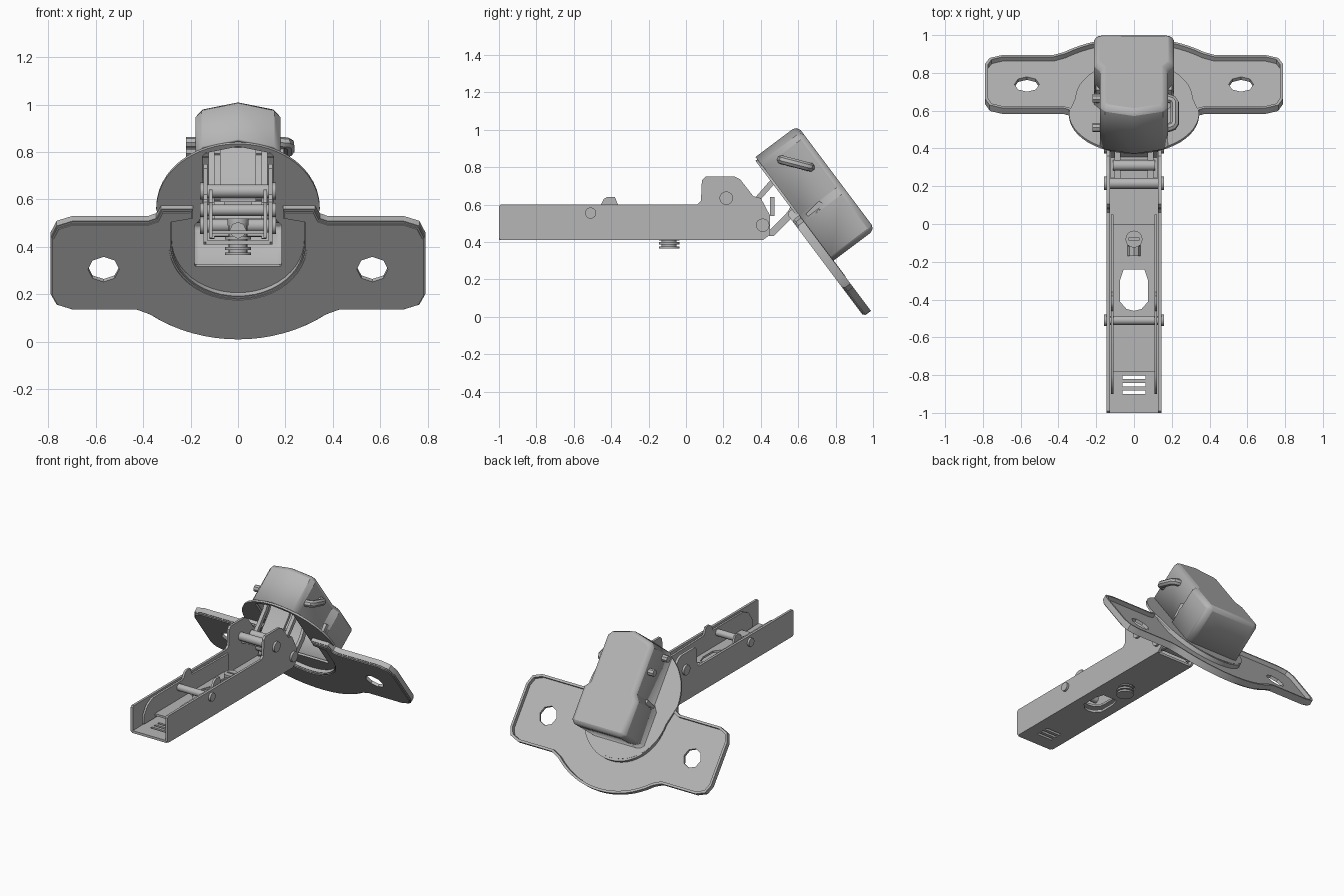
import bpy, bmesh, math
from mathutils import Matrix, Vector

cube = bpy.data.objects.get("Cube")
if cube:
    bpy.data.objects.remove(cube)

steel = bpy.data.materials.new("steel_grey")
grey = (0.47, 0.47, 0.47, 1)
steel.use_nodes = True
steel.diffuse_color = grey
steel.node_tree.nodes["Principled BSDF"].inputs["Base Color"].default_value = grey


def frame(a, b, c):
    return Matrix((a, b, c)).transposed().to_4x4()


SIDE = frame((0, 1, 0), (0, 0, 1), (1, 0, 0))      # profile in y, z
FLAT = Matrix.Identity(4)                          # profile in x, y
CUP = frame((1, 0, 0), (0, -0.6, 0.8), (0, 0.8, 0.6))  # tilted cup


def finish(obj, smooth=True):
    obj.data.materials.append(steel)
    bpy.context.view_layer.objects.active = obj
    bpy.ops.object.select_all(action='DESELECT')
    obj.select_set(True)
    if smooth:
        bpy.ops.object.shade_smooth_by_angle(angle=math.radians(35))
    return obj


def prism(name, outline, lo, hi, axes, holes=(), open_front=False):
    """Extrude a flat outline with holes between two depths."""
    curve = bpy.data.curves.new(name, 'CURVE')
    curve.dimensions, curve.fill_mode = '2D', 'BOTH'
    curve.extrude = (hi - lo) / 2
    for pts in (outline, *holes):
        s = curve.splines.new('POLY')
        s.points.add(len(pts) - 1)
        for p, q in zip(s.points, pts):
            p.co = (q[0], q[1], 0, 1)
        s.use_cyclic_u = True
    temp = bpy.data.objects.new(name, curve)
    bpy.context.collection.objects.link(temp)
    dg = bpy.context.evaluated_depsgraph_get()
    mesh = bpy.data.meshes.new_from_object(temp.evaluated_get(dg))
    bpy.data.objects.remove(temp)
    bm = bmesh.new()
    bm.from_mesh(mesh)
    bmesh.ops.remove_doubles(bm, verts=bm.verts, dist=0.0005)
    if open_front:
        front = [f for f in bm.faces if all(v.co.z < 0 for v in f.verts)]
        bmesh.ops.delete(bm, geom=front, context='FACES')
    bmesh.ops.dissolve_limit(bm, angle_limit=0.01, verts=bm.verts, edges=bm.edges)
    bm.transform(axes @ Matrix.Translation((0, 0, (lo + hi) / 2)))
    bmesh.ops.recalc_face_normals(bm, faces=bm.faces)
    bm.to_mesh(mesh)
    bm.free()
    obj = bpy.data.objects.new(name, mesh)
    bpy.context.collection.objects.link(obj)
    return finish(obj)


def circle(x, y, r, n=16, start=0, sweep=360):
    step = sweep / (n if sweep == 360 else n - 1)
    angles = [math.radians(start + i * step) for i in range(n)]
    return [(x + r * math.cos(a), y + r * math.sin(a)) for a in angles]


def mirrored(half):
    return half + [(-x, y) for x, y in reversed(half) if abs(x) > 0.001]


def inset(pts, d):
    """Move a closed outline inward by d."""
    area = sum(a[0] * b[1] - b[0] * a[1] for a, b in zip(pts, pts[1:] + pts[:1]))
    out = []
    for i, p in enumerate(pts):
        p = Vector(p)
        e = (p - Vector(pts[i - 1])).normalized()
        f = (Vector(pts[(i + 1) % len(pts)]) - p).normalized()
        n = Vector((-e.y - f.y, e.x + f.x)).normalized()
        k = max(0.6, n.dot(Vector((-e.y, e.x))))
        out.append(tuple(p + n * math.copysign(d / k, area)))
    return out


def strip(path, t):
    """Outline of a bent sheet of thickness t."""
    left, right = [], []
    for i, p in enumerate(path):
        d = Vector(path[min(i + 1, len(path) - 1)]) - Vector(path[max(i - 1, 0)])
        n = Vector((-d.y, d.x)).normalized() * t / 2
        left.append(tuple(Vector(p) + n))
        right.append(tuple(Vector(p) - n))
    return left + right[::-1]


def both(name, outline, lo, hi, holes=()):
    prism("left_" + name, outline, lo, hi, SIDE, holes)
    prism("right_" + name, outline, -hi, -lo, SIDE, holes)


def pin(name, y, z, r, half):
    prism(name, circle(y, z, r), -half, half, SIDE)


def wire(name, pts, r, axes):
    curve = bpy.data.curves.new(name, 'CURVE')
    curve.dimensions, curve.bevel_depth, curve.bevel_resolution = '3D', r, 2
    curve.use_fill_caps = True
    s = curve.splines.new('POLY')
    s.points.add(len(pts) - 1)
    for p, q in zip(s.points, pts):
        p.co = (*(axes @ Vector(q)), 1)
    obj = bpy.data.objects.new(name, curve)
    bpy.context.collection.objects.link(obj)
    bpy.context.view_layer.objects.active = obj
    bpy.ops.object.select_all(action='DESELECT')
    obj.select_set(True)
    bpy.ops.object.convert(target='MESH')
    return finish(bpy.context.object)


# Arm: open channel with raised cheeks
wall = [(-1, 0.42), (-1, 0.59), (-0.99, 0.6), (0.06, 0.6), (0.08, 0.62), (0.085, 0.73),
        (0.105, 0.75), (0.26, 0.75), (0.29, 0.735), (0.36, 0.645), (0.4, 0.635),
        (0.45, 0.54), (0.45, 0.44), (0.41, 0.41), (-0.99, 0.41)]
both("arm_wall", wall, 0.128, 0.145)
slot = mirrored([(0.055, -0.24), (0.075, -0.3), (0.075, -0.41), (0.04, -0.45), (0, -0.46)])
key = circle(0, -0.08, 0.058, 12)
vents = [[(-0.06, y), (0.06, y), (0.06, y + 0.018), (-0.06, y + 0.018)]
         for y in (-0.9, -0.86, -0.82)]
prism("arm_floor", [(-0.135, -1), (0.135, -1), (0.135, 0.4), (-0.135, 0.4)],
      0.41, 0.427, FLAT, [slot, key, *vents])

# Adjusting rail nested in the arm
rail = [(-0.9, 0.44), (-0.9, 0.5), (-0.86, 0.56), (-0.8, 0.59), (-0.46, 0.59), (-0.44, 0.63),
        (-0.42, 0.642), (-0.38, 0.64), (-0.36, 0.59), (0.05, 0.58), (0.05, 0.44)]
both("rail_side", rail, 0.108, 0.122)
plate = [(-0.11, -0.78), (0.11, -0.78), (0.11, 0), (-0.11, 0)]
prism("rail_plate", plate, 0.455, 0.47, FLAT, [slot])

# Mounting screw with thread rings
prism("screw_shaft", circle(0, -0.09, 0.04), 0.365, 0.5, FLAT)
for i in range(4):
    prism(f"screw_thread_{i}", circle(0, -0.09, 0.055), 0.365 + i * 0.022, 0.377 + i * 0.022, FLAT)
prism("screw_head", circle(0, -0.08, 0.045), 0.49, 0.52, FLAT,
      [[(-0.03, -0.086), (0.03, -0.086), (0.03, -0.074), (-0.03, -0.074)]])
wire("screw_track", [(0, -0.1, 0.47), (0, -0.17, 0.47)], 0.035, FLAT)

# Cross pins
for name, y, z, r in (("rear_pin", -0.51, 0.555, 0.03), ("upper_pin", 0.215, 0.635, 0.036),
                      ("lower_pin", 0.41, 0.49, 0.036)):
    pin(name, y, z, r * 0.8, 0.145)
    both(name + "_head", circle(y, z, r), 0.143, 0.16)
pin("link_barrel", 0.31, 0.62, 0.028, 0.11)

# Links from the arm into the cup
upper = [(0.22, 0.6), (0.36, 0.605), (0.47, 0.73), (0.52, 0.83)]
lower = [(0.4, 0.455), (0.46, 0.45), (0.56, 0.55), (0.62, 0.66), (0.66, 0.8)]
prism("upper_link", strip(upper, 0.02), -0.075, 0.075, SIDE)
both("upper_link_edge", strip(upper, 0.03), 0.1, 0.125)
prism("lower_link", strip(lower, 0.02), -0.1, 0.1, SIDE)
both("lower_link_edge", strip(lower, 0.04), 0.1, 0.12)
prism("spring_leaf", strip([(0.462, 0.54), (0.462, 0.64)], 0.025), -0.06, 0.06, SIDE)

# Cup body: hollow shell, open to the front
body = mirrored([(0, 0.446), (0.145, 0.41), (0.165, 0.385), (0.165, 0.065),
                 (0.198, 0.02), (0.198, -0.2), (0.185, -0.218)])
cup = prism("cup_body", body, 0.81, 1.075, CUP, open_front=True)
bevel = cup.modifiers.new("soft_edges", 'BEVEL')
bevel.width, bevel.segments, bevel.angle_limit = 0.018, 2, math.radians(50)
shell = cup.modifiers.new("wall", 'SOLIDIFY')
shell.thickness, shell.offset = 0.015, -1

# Cup rim plate
rim = circle(0, 0.1, 0.345, 25, 0, 180) + circle(0, -0.03, 0.31, 25, 180, 180)
prism("cup_rim", rim, 0.798, 0.812, CUP, [inset(body, 0.015)])

# Mounting flange with two ears and a rounded recess
half = circle(0, 0.022, 0.59, 9, 270, 39) + [
    (0.43, -0.41), (0.7, -0.41), (0.765, -0.385), (0.79, -0.33), (0.79, -0.03), (0.765, 0.03),
    (0.7, 0.055), (0.38, 0.055), (0.345, 0.07), (0.325, 0.12), (0.19, 0.12), (0.19, 0.07),
    (0.28, 0.05)] + circle(0, -0.06, 0.28, 13, 0, -90)
flange = mirrored(half)
ear_holes = [circle(s * 0.567, -0.19, 0.066, 8) for s in (-1, 1)]
prism("flange_plate", inset(flange, 0.012), 0.762, 0.782, CUP, ear_holes)
prism("flange_lip", flange, 0.774, 0.81, CUP, [inset(flange, 0.016)])
# Chamfer between plate and lip
prism("flange_step", inset(flange, 0.005), 0.767, 0.782, CUP, [inset(flange, 0.02)])

# Bent axle clip through the cup
a, b = Vector((0.366, 0.912)), Vector((0.241, 1.012))
c = a.lerp(b, 0.15)
d = a.lerp(b, 0.85)
wire("axle_clip", [(-0.22, *a), (0.18, *a), (0.205, *a.lerp(b, 0.05)), (0.215, *c),
                   (0.215, *d), (0.205, *a.lerp(b, 0.95)), (0.18, *b), (-0.22, *b)], 0.024, CUP)

# Side lugs with rivet rings on the cup
lug = [(0.64, 0.55), (0.68, 0.515), (0.74, 0.5), (0.81, 0.51), (0.76, 0.59), (0.71, 0.62)]
both("cup_lug", lug, 0.16, 0.202, [circle(0.722, 0.548, 0.018, 12)])
both("rivet_ring", circle(0.722, 0.548, 0.028, 12), 0.19, 0.212, [circle(0.722, 0.548, 0.018, 12)])
